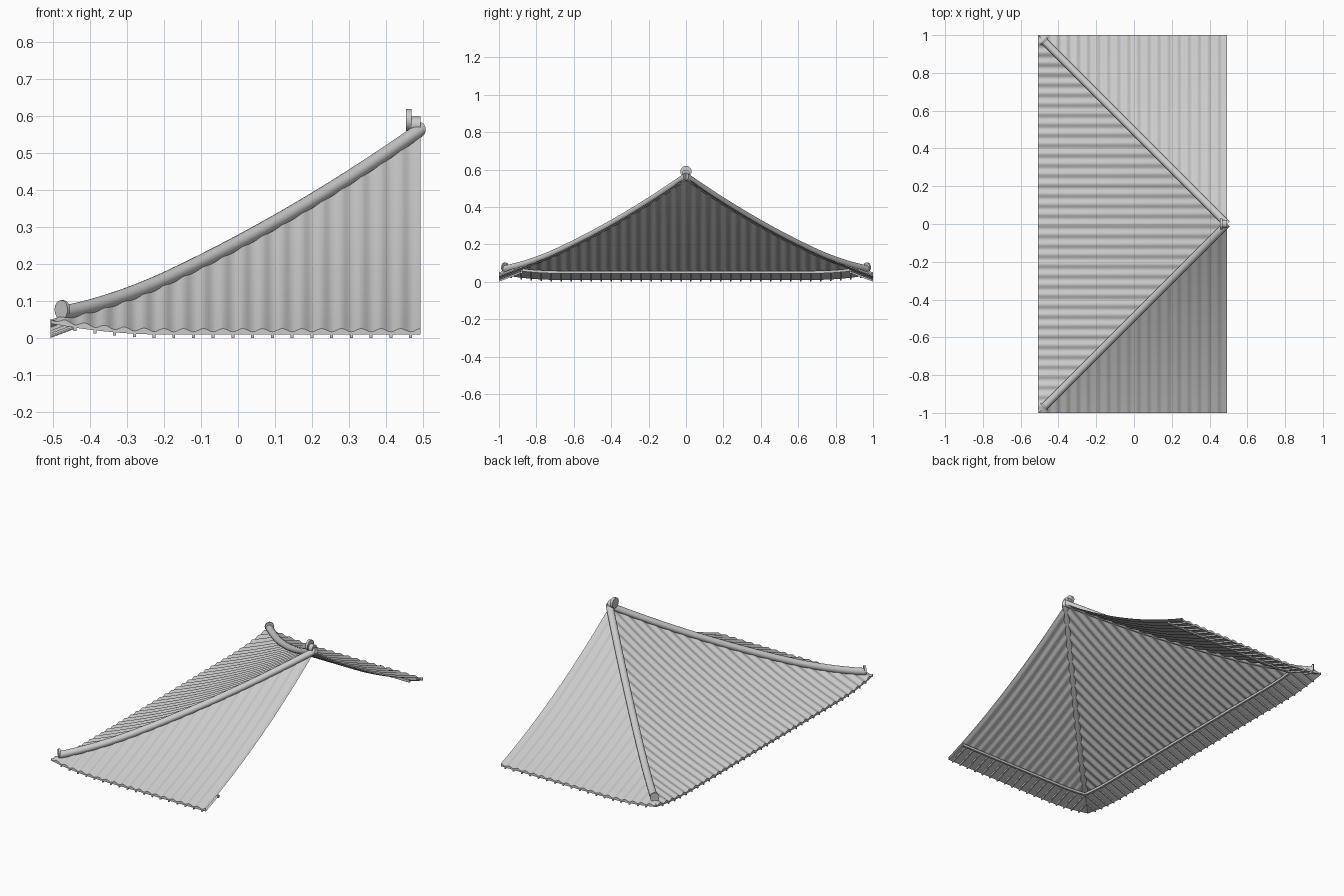
import bpy, bmesh, math
from mathutils import Vector, Matrix

if "Cube" in bpy.data.objects:
    bpy.data.objects.remove(bpy.data.objects["Cube"])

X0 = -0.507            # eave line on the hip end
P = 2 / 37.5           # tile wave and rafter spacing
UP = Vector((0, 0, 1))


def height(a, d):
    """Roof height: a = distance from corner along eave, d = distance in from eave."""
    c = min(a, 2 - a)
    lift = 0.03 * max(0, 1 - c / 0.32) ** 2
    return 0.022 + 0.36 * d + 0.172 * d * d + lift


def place(face, a, d, off=0.0):
    z = height(a, d) + off
    if face == "left":
        return Vector((X0 + d, a - 1, z))
    return Vector((X0 + a, d - 1 if face == "front" else 1 - d, z))


def make(name, bm, angle=35):
    bmesh.ops.remove_doubles(bm, verts=bm.verts, dist=1e-5)
    bmesh.ops.recalc_face_normals(bm, faces=bm.faces)
    me = bpy.data.meshes.new(name)
    bm.to_mesh(me)
    bm.free()
    ob = bpy.data.objects.new(name, me)
    bpy.context.collection.objects.link(ob)
    bpy.ops.object.select_all(action="DESELECT")
    ob.select_set(True)
    bpy.context.view_layer.objects.active = ob
    bpy.ops.object.shade_smooth_by_angle(angle=math.radians(angle))
    return ob


def skin(bm, rows, closed=False):
    """Join rows of points with quads; closed rows also get end caps."""
    vs = [[bm.verts.new(p) for p in r] for r in rows]
    n = len(vs[0])
    for r, s in zip(vs, vs[1:]):
        for i in range(n if closed else n - 1):
            j = (i + 1) % n
            bm.faces.new((r[i], r[j], s[j], s[i]))
    if closed:
        bm.faces.new(vs[0])
        bm.faces.new(vs[-1])


def sweep(bm, path, side, section):
    skin(bm, [[p + side * s + UP * t for s, t in section] for p in path], True)


def box(w, lo, hi):
    return [(-w / 2, lo), (w / 2, lo), (w / 2, hi), (-w / 2, hi)]


def wave(a):
    return 0.0045 * math.cos(2 * math.pi * (a - 1) / P)


SOFFIT = 0.12
for face in ("left", "front", "back"):
    length = 2 if face == "left" else 1
    n = 150 * length
    cols = [max(1e-3, min(length - (1e-3 if length == 2 else 0), i * length / n))
            for i in range(n + 1)]

    # corrugated tile sheet
    bm = bmesh.new()
    rows = []
    for a in cols:
        c = min(a, 2 - a)
        rows.append([place(face, a, c * v / 18, wave(a)) for v in range(19)])
    skin(bm, rows)
    make(face + "_tiles", bm, 60)

    # eave fascia and boarded soffit
    bm = bmesh.new()
    rows = []
    for a in cols:
        m = min(SOFFIT, a, 2 - a)
        rows.append([place(face, a, 0, wave(a)), place(face, a, 0, -0.012)]
                    + [place(face, a, m * k / 3, -0.012) for k in (1, 2, 3)])
    skin(bm, rows)
    make(face + "_eave_board", bm)

    # rafters below the soffit
    bm = bmesh.new()
    side = Vector((0, 1, 0)) if face == "left" else Vector((1, 0, 0))
    k = 0
    while 1 - (k + 0.5) * P > 0.02:
        for sgn in ((-1, 1) if face == "left" else (-1,)):
            a = 1 + sgn * (k + 0.5) * P
            m = min(SOFFIT, a, 2 - a)
            path = [place(face, a, m * i / 3, -0.012) for i in range(4)]
            sweep(bm, path, side, box(0.008, -0.009, 0.001))
        k += 1
    make(face + "_rafters", bm)

    # purlin at the inner end of the rafters
    bm = bmesh.new()
    cross = Vector((1, 0, 0)) if face == "left" else Vector((0, 1, 0))
    ends = SOFFIT, (2 - SOFFIT if face == "left" else 1)
    path = [place(face, ends[0] + (ends[1] - ends[0]) * i / 24, SOFFIT, -0.012)
            for i in range(25)]
    sweep(bm, path, cross, box(0.012, -0.011, 0.003))
    make(face + "_purlin", bm)

# hip ridge caps with end discs
ring = [(0.02 * math.cos(2 * math.pi * i / 16), 0.02 * math.sin(2 * math.pi * i / 16))
        for i in range(16)]
for name, face, sy in (("front", "front", 1), ("back", "back", -1)):
    bm = bmesh.new()
    ds = [0.035 + (1 - 0.035) * i / 28 for i in range(29)]
    side = Vector((1, -sy, 0)).normalized()
    sweep(bm, [place(face, d, d, 0.01) for d in ds], side, ring)
    make(name + "_hip_cap", bm)

    bm = bmesh.new()
    along = Vector((1, sy, 0)).normalized()
    p = place(face, 0.033, 0.033, 0.019)
    disc = [(s * 1.25, t * 1.3) for s, t in ring]
    sweep(bm, [p - along * 0.006, p + along * 0.004], side, disc)
    make(name + "_hip_end_disc", bm)

# short ridge stub and round end tile at the apex
Y = Vector((0, 1, 0))
bm = bmesh.new()
sweep(bm, [Vector((0.465, 0, 0.577)), Vector((0.493, 0, 0.577))], Y,
      [(s * 1.1, t * 1.1) for s, t in ring])
make("ridge_stub", bm)
bm = bmesh.new()
sweep(bm, [Vector((0.454, 0, 0.59)), Vector((0.469, 0, 0.59))], Y,
      [(s * 1.5, t * 1.5) for s, t in ring])
make("ridge_end_disc", bm)
